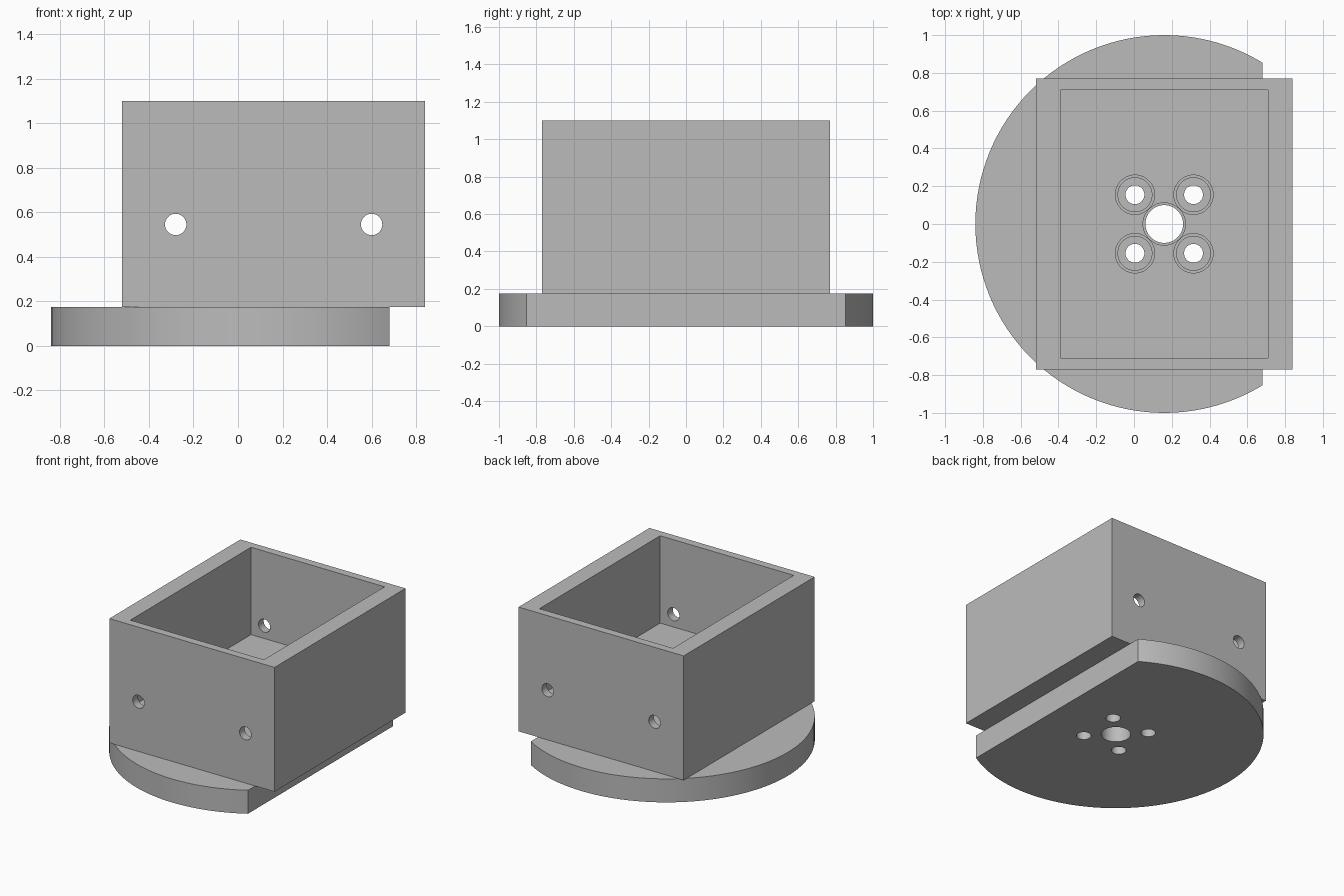
import bpy, bmesh, math
from mathutils import Matrix, Vector

cube = bpy.data.objects.get("Cube")
if cube:
    bpy.data.objects.remove(cube, do_unlink=True)

AXIS_X = 0.16          # common centre line of disc, tray and bores
BASE_TOP, FLOOR, TOP = 0.175, 0.45, 1.1

grey = bpy.data.materials.new("plain grey")
grey.use_nodes = True
colour = (0.5, 0.5, 0.5, 1)
grey.diffuse_color = colour
grey.node_tree.nodes["Principled BSDF"].inputs["Base Color"].default_value = colour


def finish(name, bm):
    mesh = bpy.data.meshes.new(name)
    bm.to_mesh(mesh)
    bm.free()
    mesh.materials.append(grey)
    obj = bpy.data.objects.new(name, mesh)
    bpy.context.collection.objects.link(obj)
    return obj


def block(name, low, high):
    low, high = Vector(low), Vector(high)
    bm = bmesh.new()
    bmesh.ops.create_cube(bm, size=1, matrix=Matrix.Translation((low + high) / 2)
                          @ Matrix.Diagonal((*(high - low), 1)))
    return finish(name, bm)


def cylinder(name, start, end, radius, sides=48):
    start, end = Vector(start), Vector(end)
    span = end - start
    turn = span.to_track_quat("Z", "Y").to_matrix().to_4x4()
    bm = bmesh.new()
    bmesh.ops.create_cone(bm, cap_ends=True, segments=sides, radius1=radius,
                          radius2=radius, depth=span.length,
                          matrix=Matrix.Translation((start + end) / 2) @ turn)
    return finish(name, bm)


def cut(target, cutters):
    # Subtract each cutter, then remove it
    bpy.ops.object.select_all(action="DESELECT")
    bpy.context.view_layer.objects.active = target
    target.select_set(True)
    for cutter in cutters:
        cutter.hide_render = True
        mod = target.modifiers.new("cut", "BOOLEAN")
        mod.operation = "DIFFERENCE"
        mod.solver = "EXACT"
        mod.object = cutter
        bpy.ops.object.modifier_apply(modifier=mod.name)
        bpy.data.objects.remove(cutter, do_unlink=True)
    bpy.ops.object.shade_smooth_by_angle(angle=math.radians(30))


def bore(x, y, low, high, radius):
    return cylinder("bore_cutter", (x, y, low), (x, y, high), radius)


screws = [(AXIS_X + sx * 0.155, sy * 0.155) for sx in (-1, 1) for sy in (-1, 1)]

# Round base with one flat side, centre bore and counterbored screw holes
base = cylinder("base_disc", (AXIS_X, 0, 0), (AXIS_X, 0, BASE_TOP), 1, 128)
cutters = [block("flat_cutter", (0.68, -2, -1), (2, 2, 1)),
           bore(AXIS_X, 0, -1, 1, 0.1)]
for x, y in screws:
    cutters += [bore(x, y, -1, 1, 0.05), bore(x, y, 0.09, 1, 0.09)]
cut(base, cutters)

# Open box with a thick floor, clearance bores and cross holes
box = block("open_box", (-0.52, -0.77, BASE_TOP), (0.84, 0.77, TOP))
cutters = [block("cavity_cutter", (-0.39, -0.71, FLOOR), (0.71, 0.71, 2)),
           bore(AXIS_X, 0, 0, 1, 0.112)]
cutters += [bore(x, y, 0, 1, 0.104) for x, y in screws]
cutters += [cylinder("cross_hole_cutter", (AXIS_X + s * 0.44, -1, 0.545),
                     (AXIS_X + s * 0.44, 1, 0.545), 0.048) for s in (-1, 1)]
cut(box, cutters)
